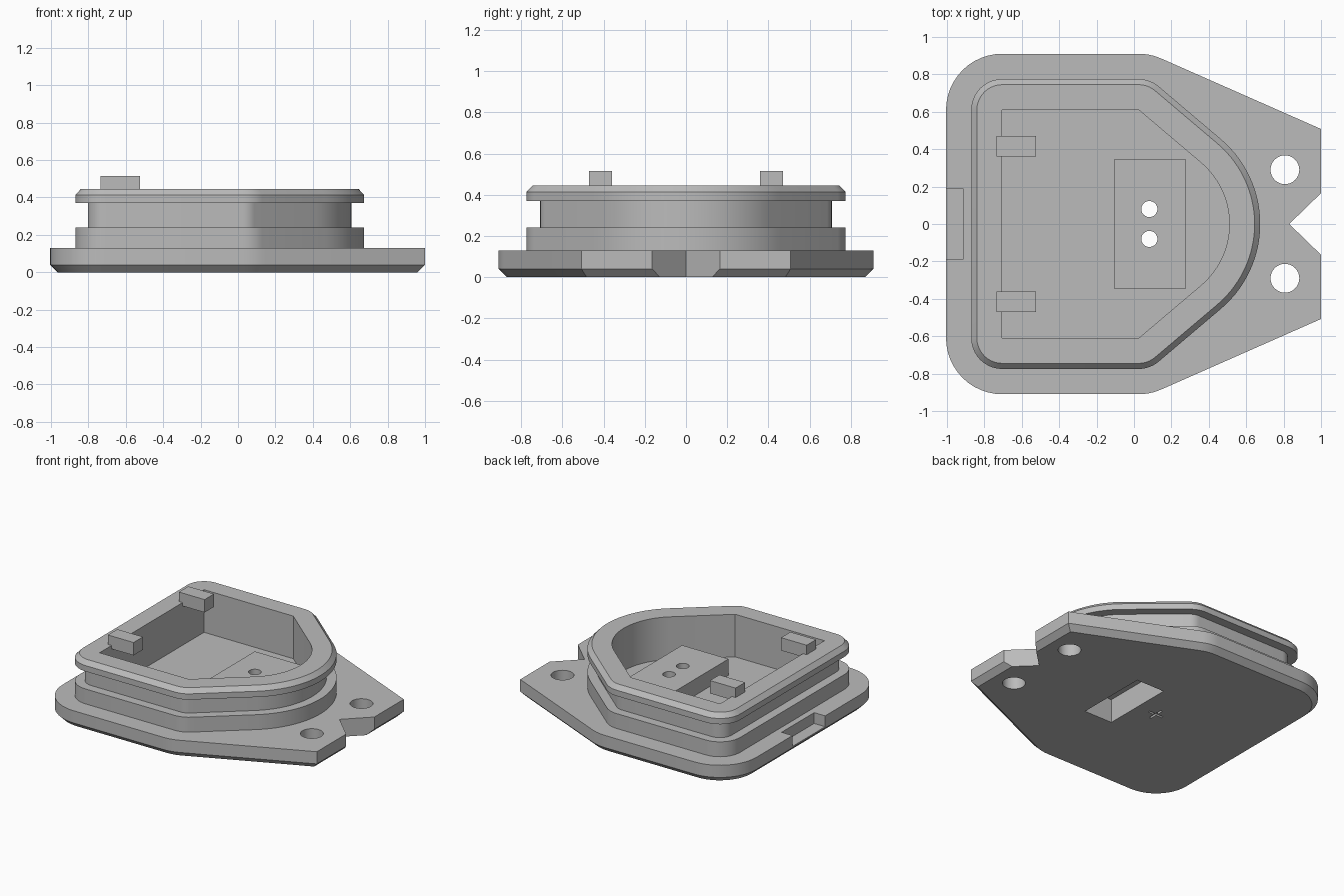
import bpy, bmesh
from math import cos, sin, radians, pi

if "Cube" in bpy.data.objects:
    bpy.data.objects.remove(bpy.data.objects["Cube"], do_unlink=True)

grey = bpy.data.materials.new("plain grey")
grey.use_nodes = True
grey.diffuse_color = (0.5, 0.5, 0.5, 1)
grey.node_tree.nodes["Principled BSDF"].inputs["Base Color"].default_value = (0.5, 0.5, 0.5, 1)

PLATE_TOP = 0.13
BACK_X, SIDE_Y, BEND_X = -0.705, 0.61, 0.025


def arc(cx, cy, r, a0, a1, n):
    angles = [radians(a0 + (a1 - a0) * i / n) for i in range(n + 1)]
    return [(cx + r * cos(a), cy + r * sin(a)) for a in angles]


def mirrored(half):
    """Close a +y half outline with its mirror image."""
    return half + [(x, -y) for x, y in reversed(half)]


def plug_outline(t):
    """Cavity outline grown outwards by t with round corners."""
    half = arc(BACK_X, SIDE_Y, t, 180, 90, 10) + arc(BEND_X, SIDE_Y, t, 90, 50, 6)
    half += arc(0.08, 0, 0.43 + t, 50, 1, 14)
    return mirrored(half)


def plate_outline(t):
    """Rounded plate whose sides taper to a straight front end."""
    tilt = radians(66.2)
    end_x = 0.7 + t
    end_y = SIDE_Y + (t - cos(tilt) * (end_x - BEND_X)) / sin(tilt)
    half = arc(BACK_X, SIDE_Y, t, 180, 90, 12) + arc(BEND_X, SIDE_Y, t, 90, 66.2, 5)
    return mirrored(half + [(end_x, end_y)])


def loft(name, rings, closed=False):
    """Skin a stack of (outline, z) rings; closed joins last to first."""
    bm = bmesh.new()
    loops = [[bm.verts.new((x, y, z)) for x, y in pts] for pts, z in rings]
    pairs = list(zip(loops, loops[1:]))
    if closed:
        pairs.append((loops[-1], loops[0]))
    else:
        bm.faces.new(loops[0])
        bm.faces.new(loops[-1])
    n = len(loops[0])
    for a, b in pairs:
        for i in range(n):
            j = (i + 1) % n
            bm.faces.new((a[i], a[j], b[j], b[i]))
    bmesh.ops.remove_doubles(bm, verts=bm.verts, dist=0.0005)
    bmesh.ops.recalc_face_normals(bm, faces=bm.faces)
    mesh = bpy.data.meshes.new(name)
    bm.to_mesh(mesh)
    bm.free()
    mesh.materials.append(grey)
    obj = bpy.data.objects.new(name, mesh)
    bpy.context.collection.objects.link(obj)
    return obj


def prism(name, pts, z0, z1):
    return loft(name, [(pts, z0), (pts, z1)])


def box(name, x0, x1, y0, y1, z0, z1):
    return prism(name, [(x0, y0), (x1, y0), (x1, y1), (x0, y1)], z0, z1)


def activate(obj):
    bpy.ops.object.select_all(action="DESELECT")
    obj.select_set(True)
    bpy.context.view_layer.objects.active = obj


def combine(target, tool, operation="DIFFERENCE"):
    tool.hide_render = True
    activate(target)
    mod = target.modifiers.new("combine", "BOOLEAN")
    mod.operation, mod.solver, mod.object = operation, "EXACT", tool
    bpy.ops.object.modifier_apply(modifier=mod.name)
    bpy.data.objects.remove(tool, do_unlink=True)


# Base plate with chamfered lower edge and hollow raised block
plate = loft("base_plate", [(plate_outline(0.26), 0), (plate_outline(0.3), 0.04),
                            (plate_outline(0.3), PLATE_TOP)])
combine(plate, box("raised_block", -0.105, 0.275, -0.347, 0.347, 0.06, 0.25), "UNION")
combine(plate, box("block_hollow", -0.03, 0.2, -0.272, 0.272, -0.1, 0.175))

# Front notch, back slot and cross mark underneath
combine(plate, prism("front_notch", [(0.83, 0), (1.03, -0.194), (1.03, 0.194)], -0.1, 0.3))
combine(plate, box("back_slot", -1.1, -0.915, -0.19, 0.19, 0.05, 0.3))
w, r = 0.008, 0.06
cross = [(-r, -w), (-w, -w), (-w, -r), (w, -r), (w, -w), (r, -w),
         (r, w), (w, w), (w, r), (-w, r), (-w, w), (-r, w)]
combine(plate, prism("cross_mark", [(x - 0.19, y) for x, y in cross], -0.1, 0.015))

# Screw holes and small block holes
for side in (-1, 1):
    for x, y, radius in ((0.807, 0.29, 0.077), (0.082, 0.08, 0.043)):
        hole = arc(x, side * y, radius, 0, 348.75, 31)
        combine(plate, prism("hole", hole, -0.1, 0.4))

# Hollow plug wall with seal groove and bevelled lip
profile = [(0.165, 0.12), (0.165, 0.24), (0.098, 0.24), (0.098, 0.37), (0.165, 0.37),
           (0.165, 0.413), (0.135, 0.445), (0, 0.445), (0, 0.12)]
plug = loft("plug_wall", [(plug_outline(t), z) for t, z in profile], closed=True)

# Catches reaching over the cavity
for label, side in (("left", 1), ("right", -1)):
    y0, y1 = sorted((side * 0.36, side * 0.47))
    box("catch_" + label, -0.735, -0.525, y0, y1, 0.42, 0.515)

for obj in (plate, plug):
    activate(obj)
    bpy.ops.object.shade_smooth_by_angle(angle=pi / 6)
